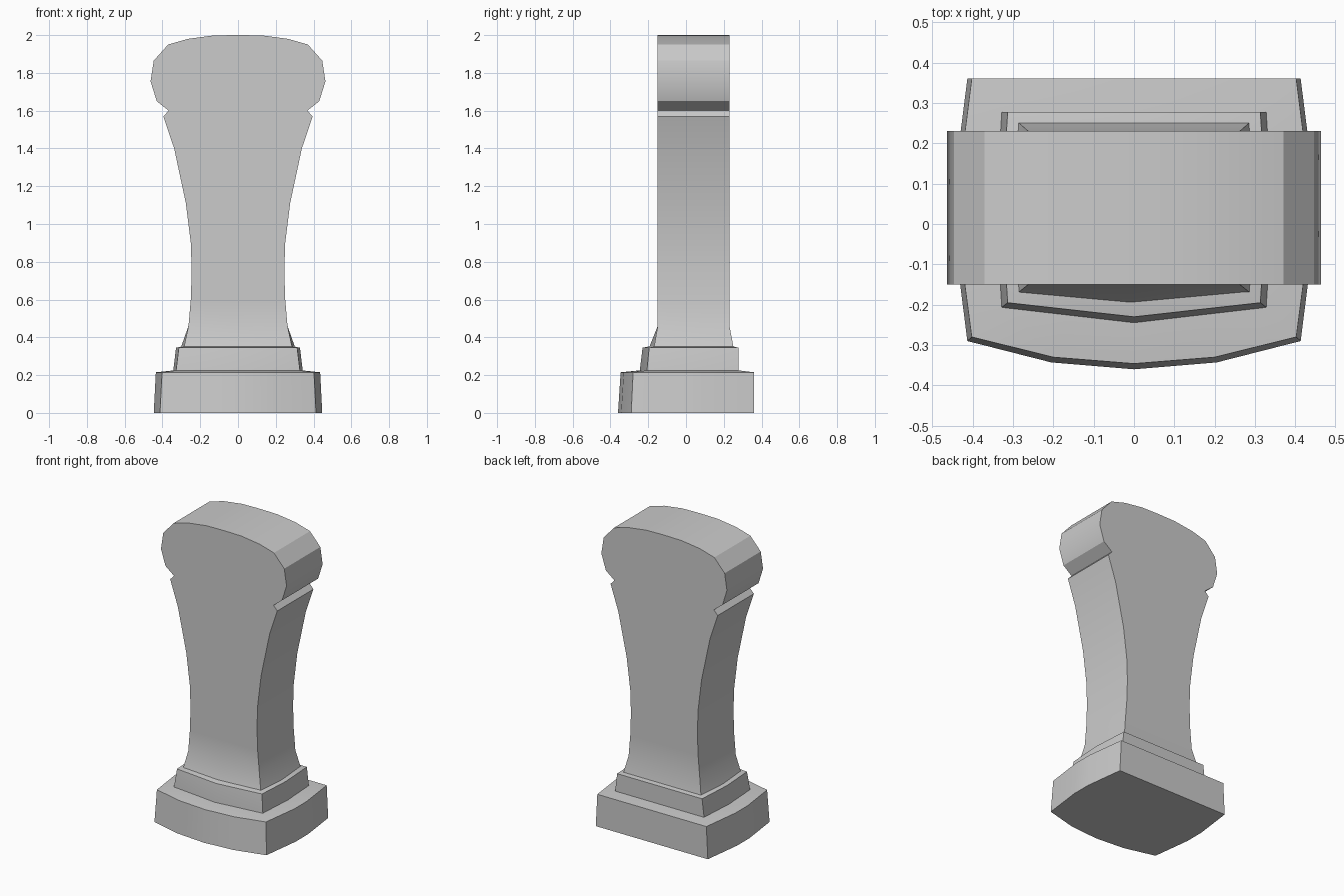
import bpy, bmesh

if "Cube" in bpy.data.objects:
    bpy.data.objects.remove(bpy.data.objects["Cube"])


def loft(name, rings):
    """Skin a stack of closed rings, cap both ends, keep hard edges crisp."""
    bm = bmesh.new()
    loops = [[bm.verts.new(p) for p in ring] for ring in rings]
    n = len(loops[0])
    for a, b in zip(loops, loops[1:]):
        for i in range(n):
            j = (i + 1) % n
            bm.faces.new((a[i], a[j], b[j], b[i]))
    bm.faces.new(loops[0][::-1])
    bm.faces.new(loops[-1])
    bmesh.ops.recalc_face_normals(bm, faces=bm.faces)
    mesh = bpy.data.meshes.new(name)
    bm.to_mesh(mesh)
    bm.free()
    ob = bpy.data.objects.new(name, mesh)
    bpy.context.collection.objects.link(ob)
    bpy.ops.object.select_all(action='DESELECT')
    bpy.context.view_layer.objects.active = ob
    ob.select_set(True)
    bpy.ops.object.shade_smooth_by_angle(angle=0.5)
    return ob


def ring(half, z):
    """Mirror the right half of an outline (back corner to front corner)
    across x; a point on x = 0 must come last."""
    left = [(-x, y) for x, y in reversed(half) if x > 0]
    return [(x, y, z) for x, y in half + left]


# Plinth: flat back, bowed sides and front, slight taper
loft("plinth", [
    ring([(.413, .36), (.446, .10), (.446, -.03), (.413, -.29),
          (.205, -.343), (0, -.36)], 0),
    ring([(.402, .36), (.435, .10), (.435, -.03), (.402, -.28),
          (.2, -.33), (0, -.346)], .215),
    ring([(.32, .27), (.33, .10), (.33, -.03), (.32, -.2),
          (.16, -.22), (0, -.235)], .226),
])

# Step between plinth and shaft
loft("step", [
    ring([(.328, .278), (.343, .035), (.328, -.207), (0, -.245)], .2),
    ring([(.328, .278), (.343, .035), (.328, -.207), (0, -.245)], .222),
    ring([(.313, .278), (.328, .035), (.313, -.195), (0, -.23)], .345),
    ring([(.28, .245), (.29, .035), (.28, -.165), (0, -.19)], .353),
])

# Shaft with flared foot, notch and rounded head: half width by height
FRONT, BACK = -.15, .23
profile = [(.262, .46), (.25, .6), (.245, .75), (.25, .9), (.276, 1.11),
           (.338, 1.4), (.395, 1.57), (.367, 1.6), (.43, 1.65),
           (.463, 1.755), (.446, 1.865), (.37, 1.95), (.265, 1.98),
           (.13, 1.998), (.02, 2.0)]
foot = [ring([(.287, .252), (.303, .035), (.287, -.17), (0, -.196)], .345)]
loft("shaft", foot + [
    ring([(w, BACK), (w, .04), (w, FRONT), (0, FRONT)], z) for w, z in profile])
